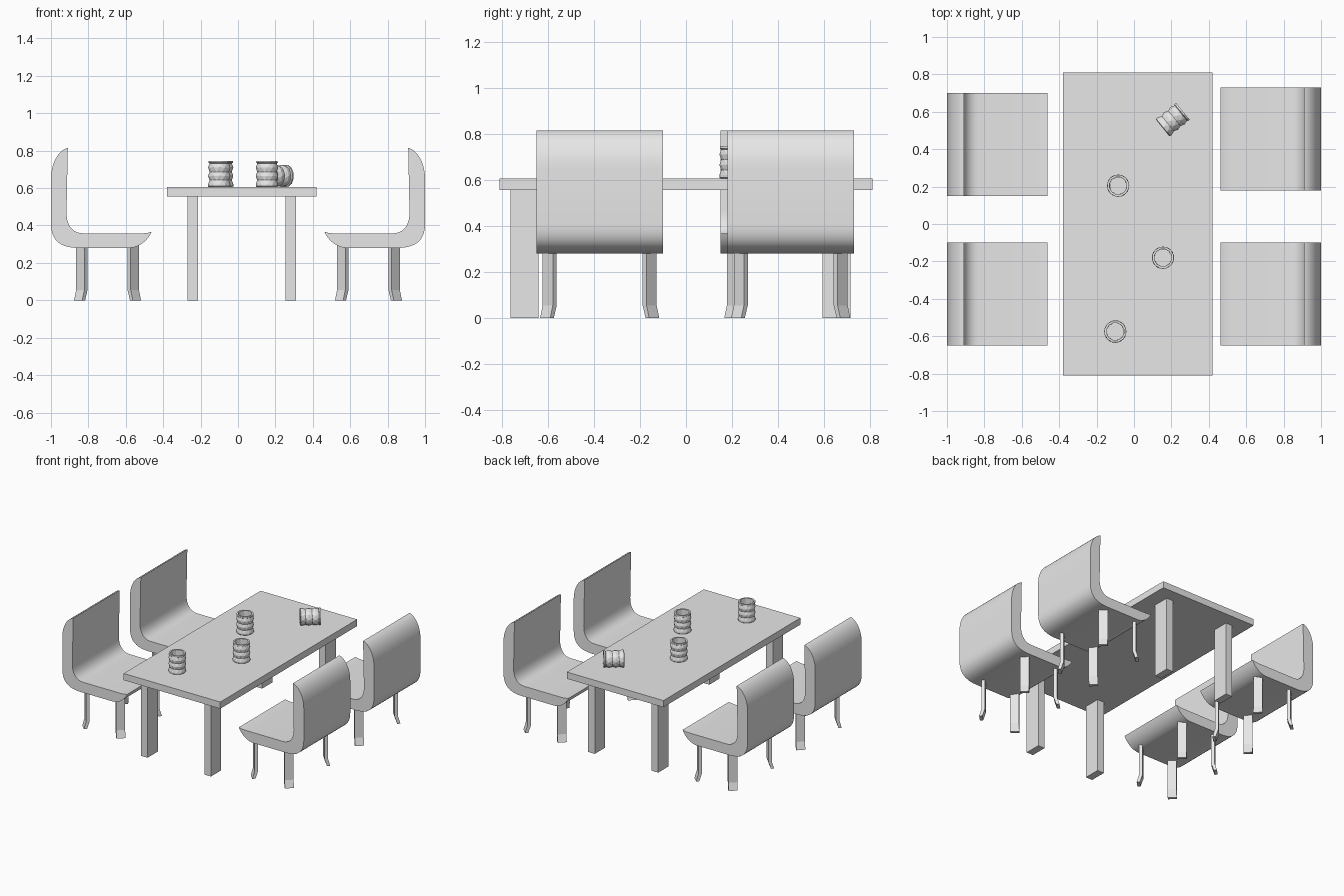
import bpy, bmesh
from math import sin, cos, pi, radians
from mathutils import Vector, Matrix

if "Cube" in bpy.data.objects:
    bpy.data.objects.remove(bpy.data.objects["Cube"])

grey = bpy.data.materials.new("plain_grey")
grey.use_nodes = True
grey.diffuse_color = (0.8, 0.8, 0.8, 1)
grey.node_tree.nodes["Principled BSDF"].inputs["Base Color"].default_value = (0.8, 0.8, 0.8, 1)


def finish(name, bm, smooth=False):
    bmesh.ops.recalc_face_normals(bm, faces=bm.faces)
    mesh = bpy.data.meshes.new(name)
    bm.to_mesh(mesh)
    bm.free()
    mesh.materials.append(grey)
    ob = bpy.data.objects.new(name, mesh)
    bpy.context.collection.objects.link(ob)
    if smooth:
        bpy.ops.object.select_all(action='DESELECT')
        bpy.context.view_layer.objects.active = ob
        ob.select_set(True)
        bpy.ops.object.shade_smooth_by_angle(angle=radians(35))
    return ob


def box(name, lo, hi):
    lo, hi = Vector(lo), Vector(hi)
    bm = bmesh.new()
    bmesh.ops.create_cube(bm, size=1, matrix=Matrix.Translation((lo + hi) / 2)
                          @ Matrix.Diagonal((*(hi - lo), 1)))
    return finish(name, bm)


def loft(bm, rings, cap_start=True, cap_end=True):
    """Skin rings of equal point count with quads."""
    loops = [[bm.verts.new(p) for p in ring] for ring in rings]
    n = len(loops[0])
    for a, b in zip(loops, loops[1:]):
        for i in range(n):
            bm.faces.new((a[i], a[(i + 1) % n], b[(i + 1) % n], b[i]))
    if cap_start:
        bm.faces.new(loops[0])
    if cap_end:
        bm.faces.new(loops[-1])
    return loops


def curve(a, b, c, d, steps=10):
    """Points of a cubic Bezier in the side plane."""
    a, b, c, d = map(Vector, (a, b, c, d))
    ts = [i / steps for i in range(steps + 1)]
    return [a * (1 - t)**3 + b * 3 * t * (1 - t)**2 + c * 3 * t * t * (1 - t) + d * t**3 for t in ts]


# Table
box("table_top", (-0.38, -0.81, 0.555), (0.42, 0.81, 0.605))
for side, x in (("right", -0.27), ("left", 0.255)):
    for end, y in (("front", -0.763), ("back", 0.593)):
        box(f"table_leg_{end}_{side}", (x, y, 0), (x + 0.055, y + 0.122, 0.556))

# Chair side profile: back, rounded corner, seat and upturned front lip
profile = (curve((0.91, 0.815), (0.955, 0.805), (1.0, 0.74), (1.0, 0.65))
           + curve((1.0, 0.41), (1.0, 0.32), (0.95, 0.28), (0.85, 0.28))
           + curve((0.58, 0.28), (0.53, 0.283), (0.485, 0.315), (0.462, 0.366))
           + curve((0.462, 0.366), (0.48, 0.36), (0.50, 0.358), (0.52, 0.358), 4)[1:]
           + curve((0.83, 0.358), (0.885, 0.36), (0.917, 0.40), (0.917, 0.47)))


def chair(label, sign, y):
    bm = bmesh.new()
    loft(bm, [[(sign * p.x, y + h, p.y) for p in profile] for h in (-0.275, 0.275)])
    finish("chair_seat_" + label, bm, True)
    # Flat legs face the corners diagonally, feet kicked outward
    for place, x, dx in (("rear", 0.835, 1), ("fore", 0.56, -1)):
        for hand, dy in (("a", -1), ("b", 1)):
            out = Vector((sign * dx, dy, 0)).normalized()
            across = Vector((-out.y, out.x, 0))
            base = Vector((sign * x, y + dy * 0.217, 0))
            bm = bmesh.new()
            rings = []
            for z, kick, thick in ((0.30, 0, 0.012), (0.055, 0, 0.012), (0, 0.017, 0.011)):
                mid = base + out * kick + Vector((0, 0, z))
                rings.append([mid + across * 0.031 * s + out * thick * t
                              for s, t in ((-1, -1), (1, -1), (1, 1), (-1, 1))])
            loft(bm, rings)
            finish(f"chair_leg_{place}_{hand}_{label}", bm)


for label, sign, y in (("front_left", 1, -0.375), ("back_left", 1, 0.455),
                       ("front_right", -1, -0.375), ("back_right", -1, 0.425)):
    chair(label, sign, y)

# Cups: plain rims, diamond-cut wall, hollow inside
SIDES, ROWS, HEIGHT = 12, 5, 0.14


def ring(radius, z, turn=0):
    return [Vector((radius * cos((i + turn) * 2 * pi / SIDES),
                    radius * sin((i + turn) * 2 * pi / SIDES), z)) for i in range(SIDES)]


def cup(name, matrix):
    bm = bmesh.new()
    low = loft(bm, [ring(0.055, 0), ring(0.06, 0.004), ring(0.06, 0.014)], True, False)[-1]
    # Staggered rows in and out make the diamonds
    for r in range(1, ROWS + 1):
        z = 0.014 + (HEIGHT - 0.028) * r / ROWS
        row = [bm.verts.new(p) for p in ring(0.054 if r % 2 else 0.06, z, r / 2)]
        for i in range(SIDES):
            j = (i + 1) % SIDES
            bm.faces.new((low[i], low[j], row[i]))
            bm.faces.new((low[j], row[j], row[i]))
        low = row
    upper = loft(bm, [ring(0.06, HEIGHT - 0.01, ROWS / 2), ring(0.059, HEIGHT, ROWS / 2),
                      ring(0.047, HEIGHT, ROWS / 2), ring(0.046, 0.015, ROWS / 2)], False, True)[0]
    for i in range(SIDES):
        j = (i + 1) % SIDES
        bm.faces.new((low[i], low[j], upper[j], upper[i]))
    bm.transform(matrix)
    finish(name, bm)


for i, (x, y) in enumerate(((-0.085, 0.205), (0.155, -0.18), (-0.10, -0.575))):
    cup(f"cup_{i + 1}", Matrix.Translation((x, y, 0.606)))
cup("fallen_cup", Matrix.Translation((0.207, 0.558, 0.665)) @ Matrix.Rotation(radians(39), 4, 'Z')
    @ Matrix.Rotation(radians(90), 4, 'Y') @ Matrix.Translation((0, 0, -HEIGHT / 2)))
